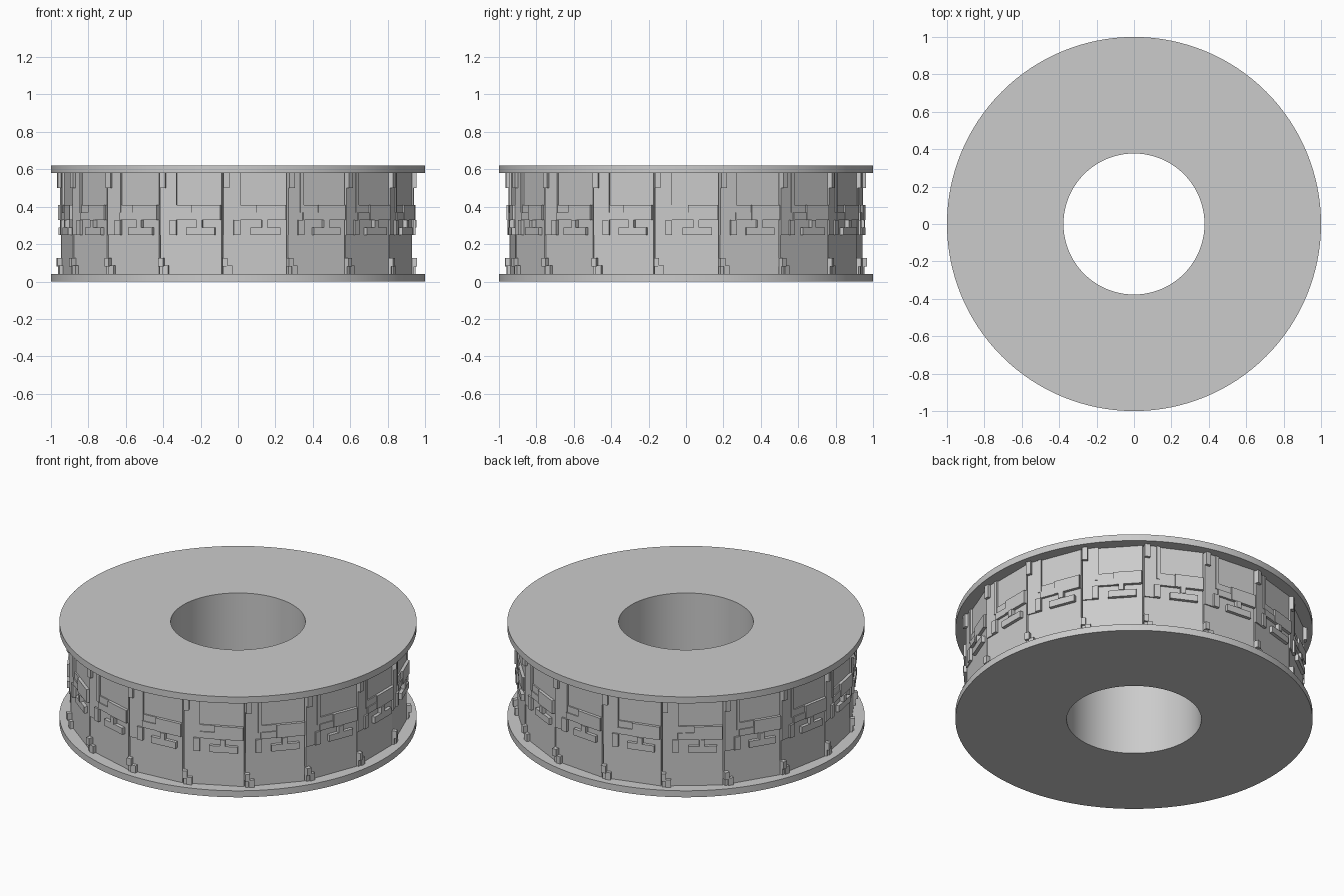
import bpy, bmesh, math
from mathutils import Matrix

cube = bpy.data.objects.get("Cube")
if cube:
    bpy.data.objects.remove(cube)

# one plain grey
grey = bpy.data.materials.new("light_grey")
grey.use_nodes = True
grey.diffuse_color = (0.6, 0.6, 0.6, 1)
grey.node_tree.nodes["Principled BSDF"].inputs["Base Color"].default_value = (0.6, 0.6, 0.6, 1)

SIDES = 17
STEP = 2 * math.pi / SIDES
APOTHEM = 0.93
HALF = APOTHEM * math.tan(STEP / 2)
BOTTOM, TOP = 0.04, 0.58
HEIGHT = 0.62


def finish(name, bm, smooth=False):
    bmesh.ops.recalc_face_normals(bm, faces=bm.faces)
    mesh = bpy.data.meshes.new(name)
    bm.to_mesh(mesh)
    bm.free()
    mesh.materials.append(grey)
    obj = bpy.data.objects.new(name, mesh)
    bpy.context.collection.objects.link(obj)
    if smooth:
        bpy.ops.object.select_all(action='DESELECT')
        obj.select_set(True)
        bpy.context.view_layer.objects.active = obj
        bpy.ops.object.shade_smooth_by_angle(angle=math.radians(30))
    return obj


def ring(name, inner, outer, z0, z1, sides=128):
    """Closed ring swept from a rectangular section."""
    bm = bmesh.new()
    section = [(inner, z0), (outer, z0), (outer, z1), (inner, z1)]
    loops = []
    for i in range(sides):
        a = 2 * math.pi * i / sides
        loops.append([bm.verts.new((r * math.cos(a), r * math.sin(a), z)) for r, z in section])
    for i in range(sides):
        a, b = loops[i], loops[(i + 1) % sides]
        for k in range(4):
            n = (k + 1) % 4
            bm.faces.new((a[k], b[k], b[n], a[n]))
    return finish(name, bm, True)


def around(name, boxes):
    """Repeat boxes (left, right, low, high, relief) on every side of the drum."""
    bm = bmesh.new()
    for i in range(SIDES):
        turn = Matrix.Rotation(i * STEP, 4, 'Z')
        for u0, u1, z0, z1, relief in boxes:
            r0, r1 = APOTHEM - 0.03, APOTHEM + relief
            place = Matrix.Translation(((r0 + r1) / 2, (u0 + u1) / 2, (z0 + z1) / 2))
            size = Matrix.Diagonal((r1 - r0, u1 - u0, z1 - z0, 1))
            bmesh.ops.create_cube(bm, size=1, matrix=turn @ place @ size)
    return finish(name, bm)


# flanges and hub
ring("bottom_flange", 0.377, 1.0, 0, BOTTOM)
ring("top_flange", 0.377, 1.0, TOP, HEIGHT)
ring("hub_tube", 0.377, 0.42, BOTTOM, TOP)
ring("drum_core", 0.86, 0.905, BOTTOM, TOP)

# flat wall panels, with a narrow groove at each joint
around("wall_panels", [(-HALF + 0.008, HALF, BOTTOM, TOP, 0)])

# stepped upper plating
around("upper_plates", [
    (-HALF + 0.008, -0.105, 0.25, TOP, 0.007),
    (-0.105, -0.075, 0.29, TOP, 0.007),
    (-0.075, HALF, 0.33, 0.41, 0.008),
    (-0.095, -0.075, 0.37, TOP, 0.012),
])

# interlocking relief in the middle of each panel
around("relief_blocks", [
    (0.01, HALF - 0.003, 0.33, 0.41, 0.018),
    (-0.08, 0.01, 0.33, 0.37, 0.014),
    (-0.11, -0.075, 0.25, 0.33, 0.018),
    (-0.02, 0.14, 0.25, 0.29, 0.02),
    (0.04, 0.07, 0.29, 0.33, 0.024),
])

# tabs and foot blocks beside each joint
around("joint_tabs", [
    (-0.166, -0.135, 0.50, TOP, 0.024),
    (-0.172, -0.145, 0.08, 0.125, 0.026),
    (-0.150, -0.118, BOTTOM, 0.085, 0.02),
    (-0.168, -0.150, BOTTOM, 0.08, 0.012),
])
